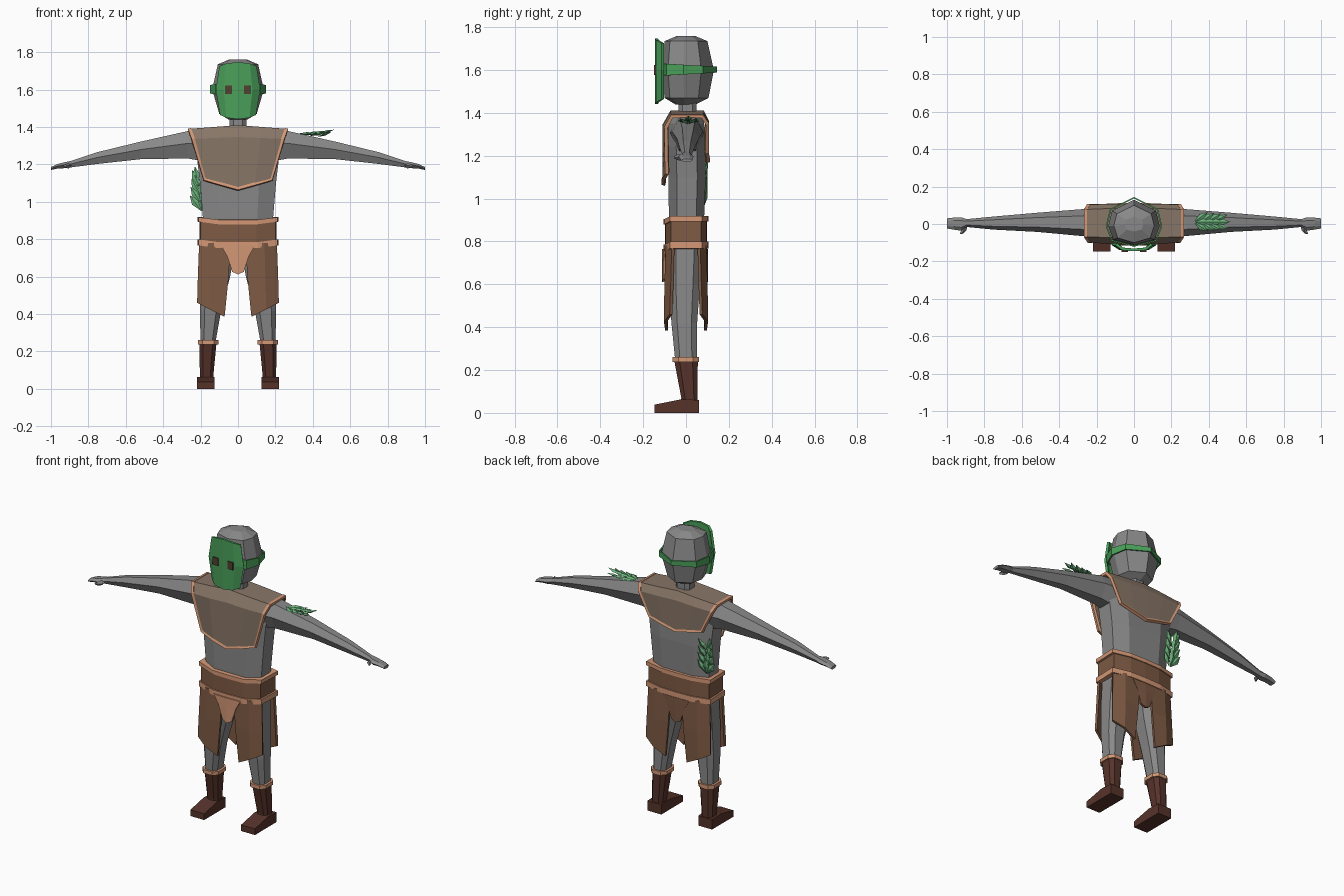
import bpy, bmesh, math
from mathutils import Vector

if "Cube" in bpy.data.objects:
    bpy.data.objects.remove(bpy.data.objects["Cube"])


def colour(name, r, g, b):
    m = bpy.data.materials.new(name)
    lin = [((c / 255 + 0.055) / 1.055) ** 2.4 for c in (r, g, b)]
    m.diffuse_color = (*lin, 1)
    m.use_nodes = True
    m.node_tree.nodes["Principled BSDF"].inputs["Base Color"].default_value = m.diffuse_color
    return m


GREY = colour("grey_skin", 136, 136, 136)
CLOTH = colour("taupe_cloth", 136, 118, 103)
BROWN = colour("brown_leather", 126, 90, 68)
TRIM = colour("peach_trim", 212, 152, 118)
BOOT = colour("dark_boot", 86, 51, 42)
EYE = colour("eye_brown", 84, 62, 48)
GREEN = colour("mask_green", 74, 160, 90)
LEAF = colour("leaf_green", 108, 178, 124)


def finish(name, bm, mat, thick=0):
    bmesh.ops.recalc_face_normals(bm, faces=bm.faces)
    me = bpy.data.meshes.new(name)
    bm.to_mesh(me)
    bm.free()
    me.materials.append(mat)
    ob = bpy.data.objects.new(name, me)
    bpy.context.collection.objects.link(ob)
    if thick:
        mod = ob.modifiers.new("thickness", "SOLIDIFY")
        mod.thickness, mod.offset = thick, 0
    return ob


def surface(name, rows, mat, closed=True, caps=True, thick=0):
    """Skin a list of point rows; closed rows make a tube, open rows a sheet."""
    bm = bmesh.new()
    vs = [[bm.verts.new(p) for p in row] for row in rows]
    n = len(rows[0])
    for a, b in zip(vs, vs[1:]):
        for i in range(n if closed else n - 1):
            j = (i + 1) % n
            bm.faces.new((a[i], a[j], b[j], b[i]))
    if closed and caps:
        bm.faces.new(vs[0])
        bm.faces.new(vs[-1])
    return finish(name, bm, mat, thick)


def ring(z, x0, x1, y0, y1, c=0.55):
    """Chamfered rectangle (octagon) at height z."""
    cx, cy, rx, ry = (x0 + x1) / 2, (y0 + y1) / 2, (x1 - x0) / 2, (y1 - y0) / 2
    unit = [(1, -c), (1, c), (c, 1), (-c, 1), (-1, c), (-1, -c), (-c, -1), (c, -1)]
    return [(cx + rx * u, cy + ry * v, z) for u, v in unit]


def rope(name, pts, mat, r, closed=True):
    """Square trim bar following a path."""
    cu = bpy.data.curves.new(name, "CURVE")
    cu.dimensions, cu.bevel_depth, cu.bevel_resolution = "3D", r, 0
    cu.use_fill_caps = True
    sp = cu.splines.new("POLY")
    sp.points.add(len(pts) - 1)
    for p, co in zip(sp.points, pts):
        p.co = (*co, 1)
    sp.use_cyclic_u = closed
    tmp = bpy.data.objects.new(name + "_path", cu)
    bpy.context.collection.objects.link(tmp)
    dg = bpy.context.evaluated_depsgraph_get()
    me = bpy.data.meshes.new_from_object(tmp.evaluated_get(dg))
    bpy.data.objects.remove(tmp)
    me.materials.clear()
    me.materials.append(mat)
    for p in me.polygons:
        p.use_smooth = False
    ob = bpy.data.objects.new(name, me)
    bpy.context.collection.objects.link(ob)


def mirrored(half):
    """Complete a right-half row (centre first) into a full row."""
    return [(-x, y, z) for x, y, z in reversed(half[1:])] + half


# torso and neck
surface("torso", [ring(z, -x, x, a, b) for z, x, a, b in [
    (0.73, 0.17, -0.075, 0.075), (0.92, 0.188, -0.08, 0.085), (1.1, 0.203, -0.082, 0.092),
    (1.24, 0.22, -0.085, 0.09), (1.35, 0.215, -0.08, 0.085), (1.395, 0.15, -0.06, 0.07)]], GREY)
surface("neck", [ring(z, -0.045, 0.045, -0.035, 0.05) for z in (1.37, 1.47)], GREY)


# head
def head_ring(z, rx, front, back):
    half = [(1, -0.1), (0.85, 0.55), (0, 1)]
    u = [(0, -1), (0.8, -0.75)] + half + [(-0.85, 0.55), (-1, -0.1), (-0.8, -0.75)]
    return [(rx * a, b * (back if b > 0 else front), z) for a, b in u]


surface("head", [head_ring(*r) for r in [
    (1.44, 0.05, 0.05, 0.045), (1.47, 0.1, 0.1, 0.105), (1.6, 0.138, 0.112, 0.13),
    (1.735, 0.108, 0.1, 0.1), (1.76, 0.05, 0.04, 0.04)]], GREY)

# mask, eyes and strap
mask_rows = []
for z, zc, w in [(1.465, 1.442, 0.092), (1.6, 1.6, 0.115), (1.725, 1.747, 0.095)]:
    mask_rows.append(mirrored([(0, -0.138, zc), (w * 0.65, -0.133, (z + 2 * zc) / 3), (w, -0.108, z)]))
surface("mask", mask_rows, GREEN, closed=False, thick=0.014)
for s, side in ((-1, "right"), (1, "left")):
    x, y = s * 0.05, -0.1445
    bm = bmesh.new()
    bmesh.ops.create_cube(bm, size=1)
    for v in bm.verts:
        v.co = (x + v.co.x * 0.036, y + v.co.y * 0.008, 1.6 + v.co.z * 0.046)
    finish(side + "_eye", bm, EYE)
strap = []
for s in (-1, 1):
    strap.append([(x, y, 1.602 + s * (0.022 - 0.008 * y / 0.14)) for x, y, z in head_ring(0, 0.147, 0.118, 0.141)])
surface("mask_strap", strap, GREEN, caps=False, thick=0.008)

# shoulder mantle: sheet from front hem over the shoulders to back hem
mantle = []
for w, ys, zs, yc, zc in [(0.178, -0.088, 1.12, -0.104, 1.07), (0.24, -0.092, 1.335, -0.103, 1.345),
                          (0.258, -0.065, 1.385, -0.07, 1.405), (0.258, 0.075, 1.385, 0.08, 1.405),
                          (0.243, 0.098, 1.35, 0.102, 1.36), (0.175, 0.096, 1.215, 0.1, 1.175)]:
    mantle.append(mirrored([(0, yc, zc), (w * 0.5, yc, (zs + zc) / 2), (w, ys, zs)]))
surface("mantle", mantle, CLOTH, closed=False, thick=0.012)
edge = mantle[0] + [r[-1] for r in mantle[1:-1]] + mantle[-1][::-1] + [r[0] for r in mantle[-2:0:-1]]
rope("mantle_trim", edge, TRIM, 0.012)


# belt with two trims, dipping at the front centre
def belt_ring(z, g=0.0):
    half = [(0, -0.098), (0.1, -0.095), (0.2, -0.07), (0.205, 0.07), (0.1, 0.095), (0, 0.098)]
    pts = half + [(-x, y) for x, y in half[-2:0:-1]]
    return [(x * (1 + g), y * (1 + g), z - (0.014 if abs(x) < 0.15 and y < 0 else 0)) for x, y in pts]


surface("belt", [belt_ring(0.775), belt_ring(0.905)], BROWN)
for name, z, h in (("belt_top_trim", 0.906, 0.012), ("belt_bottom_trim", 0.783, 0.016)):
    surface(name, [belt_ring(z - h, 0.06), belt_ring(z + h, 0.06)], TRIM)

# centre flaps
for name, y, mat in (("front_flap", -0.1, TRIM), ("back_flap", 0.092, BROWN)):
    surface(name, [mirrored([(0, y * 1.04, z), (w, y, z + d)]) for z, w, d in
                   [(0.765, 0.09, 0.0), (0.7, 0.058, 0.01), (0.612, 0.03, 0.014)]],
            mat, closed=False, thick=0.014)

for s, side in ((-1, "right"), (1, "left")):
    # skirt panels
    for f, face in ((-1, "front"), (1, "back")):
        rows = [[(s * x, f * y, z) for x, y, z in row] for row in (
            [(0.205, 0.06, 0.78), (0.14, 0.088, 0.78), (0.04, 0.09, 0.78)],
            [(0.212, 0.065, 0.6), (0.145, 0.094, 0.6), (0.05, 0.093, 0.6)],
            [(0.216, 0.07, 0.46), (0.15, 0.096, 0.425), (0.072, 0.09, 0.385)])]
        surface(f"{side}_{face}_skirt", rows, BROWN, closed=False, thick=0.014)

    # leg, cuff, boot shaft
    def limb(name, data, mat):
        surface(f"{side}_{name}", [ring(z, *sorted((s * a, s * b)), c, d) for z, a, b, c, d in data], mat)
    limb("leg", [(0.8, 0.01, 0.19, -0.08, 0.075), (0.6, 0.042, 0.2, -0.08, 0.065),
                 (0.42, 0.09, 0.204, -0.068, 0.052), (0.24, 0.122, 0.2, -0.05, 0.05)], GREY)
    limb("boot_cuff", [(0.238, 0.105, 0.214, -0.064, 0.06), (0.26, 0.105, 0.214, -0.064, 0.06)], TRIM)
    limb("boot_shaft", [(0.03, 0.132, 0.204, -0.025, 0.055), (0.07, 0.132, 0.204, -0.022, 0.054),
                        (0.245, 0.115, 0.206, -0.055, 0.055)], BOOT)
    # foot wedge
    prof = [(-0.148, 0), (0.06, 0), (0.06, 0.06), (-0.02, 0.064), (-0.148, 0.038)]
    surface(side + "_foot", [[(s * x, y, z) for y, z in prof] for x in (0.125, 0.218)], BOOT)

    # arm and hand
    rows = []
    for x, y0, y1, z0, z1 in [(0.17, -0.075, 0.085, 1.215, 1.385), (0.27, -0.065, 0.08, 1.232, 1.378),
                              (0.52, -0.042, 0.06, 1.228, 1.322), (0.75, -0.03, 0.04, 1.203, 1.266),
                              (0.895, -0.016, 0.026, 1.184, 1.218), (0.925, -0.036, 0.036, 1.18, 1.212),
                              (0.965, -0.03, 0.034, 1.178, 1.202), (1.0, -0.024, 0.03, 1.17, 1.186)]:
        cy, cz, ry, rz = (y0 + y1) / 2, (z0 + z1) / 2, (y1 - y0) / 2, (z1 - z0) / 2
        rows.append([(s * x, cy + ry * u, cz + rz * v) for u, v in
                     [(1, 0.1), (0.5, 1), (-0.5, 1), (-1, 0.1), (-0.5, -1), (0.5, -1)]])
    surface(side + "_arm", rows, GREY)
    surface(side + "_thumb", [[(s * (x + a * r), y, 1.193 + b * r) for a, b in ((1, 0), (0, 1), (-1, 0), (0, -1))]
                              for x, y, r in ((0.905, -0.015, 0.014), (0.91, -0.035, 0.014), (0.925, -0.054, 0.007))], GREY)


# leaf sprigs
def sprig(name, leaves, up):
    bm = bmesh.new()
    up = Vector(up)
    for base, tip, w in leaves:
        base, tip = Vector(base), Vector(tip)
        d = tip - base
        side = d.cross(up).normalized() * w
        n = side.cross(d).normalized() * w * 0.5
        mid = base + d * 0.55
        v = [bm.verts.new(p) for p in (base, tip, mid + side, mid + n, mid - side, mid - n)]
        for i in range(4):
            a, b = v[2 + i], v[2 + (i + 1) % 4]
            bm.faces.new((v[0], a, b))
            bm.faces.new((v[1], b, a))
    finish(name, bm, LEAF)


arm, back = [], []
for i in range(4):
    x = 0.32 + 0.035 * i
    for s in (-1, 1):
        arm.append(((x, 0.01, 1.365 - 0.006 * i), (x + 0.075, 0.012 + s * (0.052 - 0.004 * i), 1.362 + 0.004 * i), 0.016))
    arm.append(((x, 0.01, 1.362), (x + 0.09, 0.012, 1.368 + 0.006 * i), 0.016))
    z = 0.95 + 0.045 * i
    for s in (-1, 1):
        back.append(((-0.195 - 0.004 * i, 0.075, z), (-0.2 + s * (0.058 - 0.004 * i), 0.092 + 0.004 * i, z + 0.085), 0.02))
    back.append(((-0.195 - 0.007 * i, 0.08, z), (-0.2 - 0.01 * i, 0.1, z + 0.105), 0.02))
sprig("arm_leaves", arm, (0, 0, 1))
sprig("back_leaves", back, (0, 1, 0))
